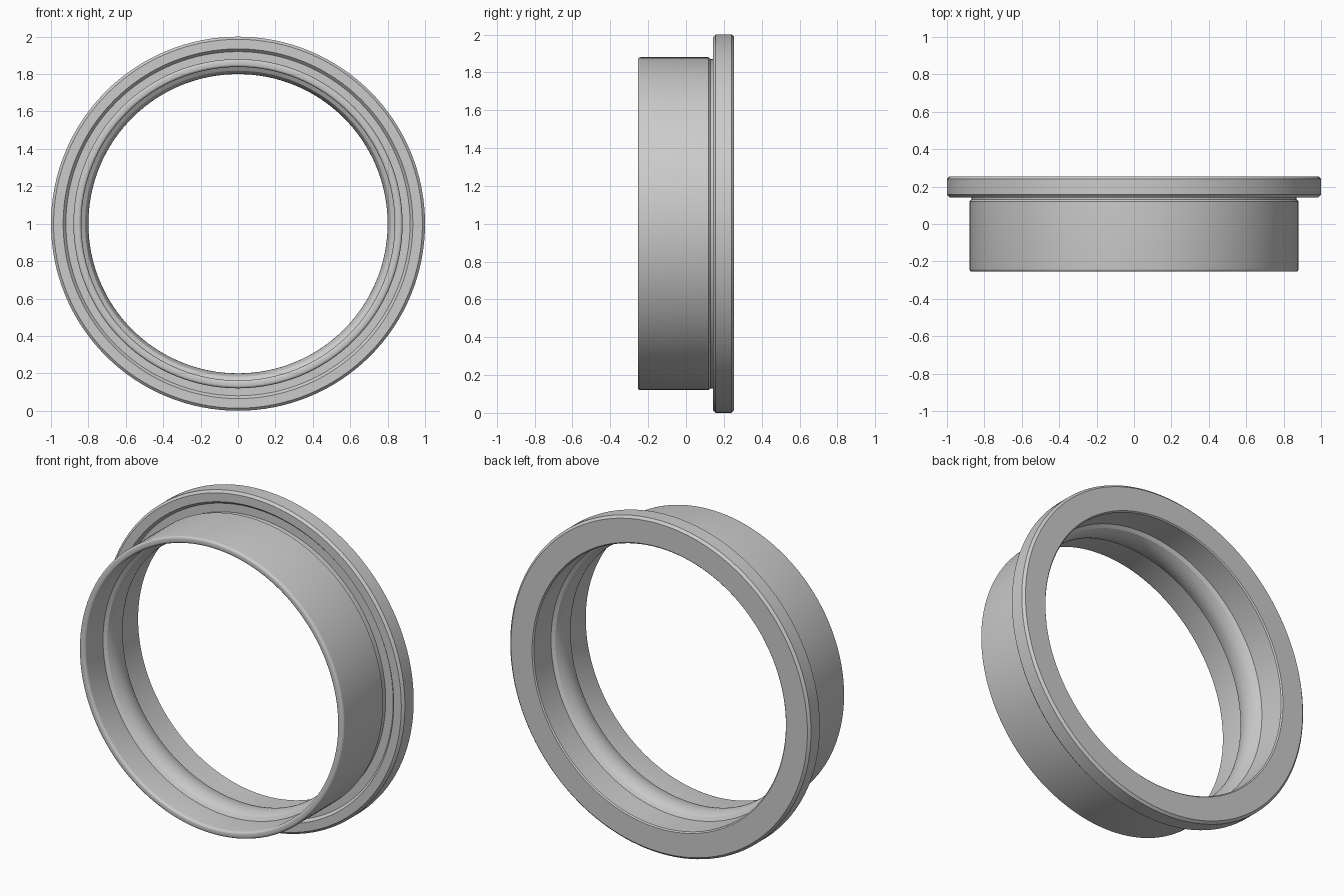
import bpy
import bmesh
from math import cos, sin, pi, radians
from mathutils import Matrix, Vector

cube = bpy.data.objects.get("Cube")
if cube:
    bpy.data.objects.remove(cube, do_unlink=True)

SEGMENTS = 128
OUTER, BORE, LIP = 0.88, 0.838, 0.80   # sleeve, bore and inner lip radii
FRONT, BACK = -0.255, 0.255


def arc(r, y, size, start, end, steps=5):
    """Rounded corner of the section, as (radius, depth) points."""
    angles = [radians(start + (end - start) * i / steps) for i in range(steps + 1)]
    return [(r + size * cos(a), y + size * sin(a)) for a in angles]


def bulge(half, rise, steps=12):
    """Gently rounded crest of the inner lip, from back to front."""
    ts = [1 - 2 * i / steps for i in range(steps + 1)]
    return [(LIP + rise * t * t, half * t) for t in ts]


def lathe(name, section):
    """Turn a closed section around the front-to-back axis."""
    bm = bmesh.new()
    rings = []
    for i in range(SEGMENTS):
        a = 2 * pi * i / SEGMENTS
        rings.append([bm.verts.new((r * cos(a), y, r * sin(a))) for r, y in section])
    n = len(section)
    for i, ring in enumerate(rings):
        nxt = rings[(i + 1) % SEGMENTS]
        for j in range(n):
            k = (j + 1) % n
            bm.faces.new((ring[j], ring[k], nxt[k], nxt[j]))
    bmesh.ops.recalc_face_normals(bm, faces=bm.faces)
    bmesh.ops.transform(bm, matrix=Matrix.Translation(Vector((0, 0, 1))), verts=bm.verts)
    mesh = bpy.data.meshes.new(name)
    bm.to_mesh(mesh)
    bm.free()
    obj = bpy.data.objects.new(name, mesh)
    bpy.context.collection.objects.link(obj)
    bpy.ops.object.select_all(action='DESELECT')
    obj.select_set(True)
    bpy.context.view_layer.objects.active = obj
    bpy.ops.object.shade_smooth_by_angle(angle=radians(30))
    return obj


fillet = 0.015
# Rounded front rim and outer wall of the sleeve
section = arc(BORE + fillet, FRONT + fillet, fillet, 180, 270)
section += arc(OUTER - fillet, FRONT + fillet, fillet, 270, 360)
# Neck and shallow recess in front of the flange
section += [(OUTER, 0.12), (0.87, 0.13), (0.87, 0.16), (0.92, 0.16), (0.935, 0.143)]
# Chamfered flange
section += [(0.986, 0.143), (1.0, 0.157), (1.0, 0.241), (0.986, BACK)]
# Back bore, raised inner lip, front bore
section += [(0.845, BACK), (BORE, 0.248), (BORE, 0.085)]
section += bulge(0.072, 0.018)
section += [(BORE, -0.085)]

lathe("flanged_ring", section)
